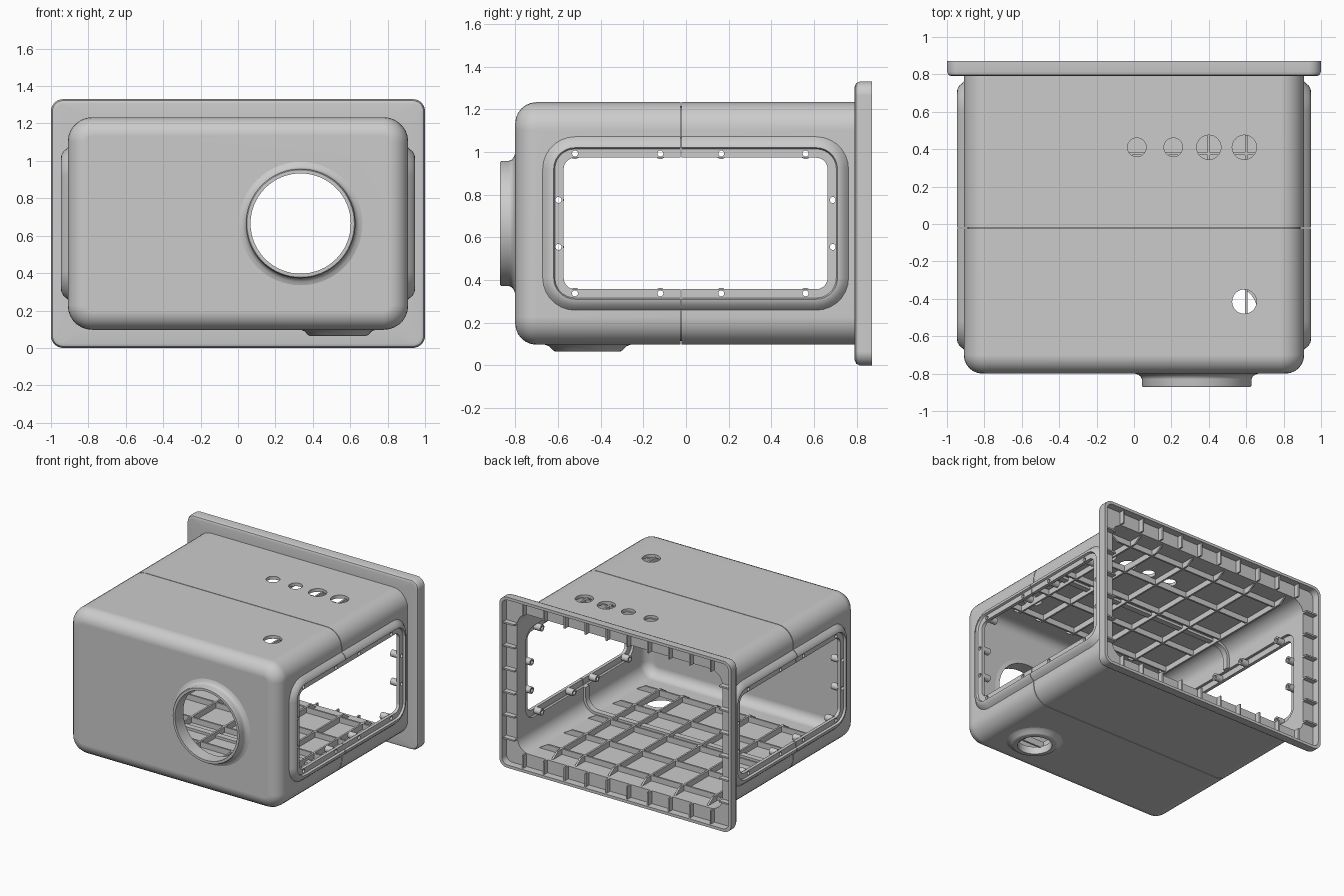
import bpy, bmesh, math
from mathutils import Matrix, Vector

if "Cube" in bpy.data.objects:
    bpy.data.objects.remove(bpy.data.objects["Cube"])

CZ = 0.665                      # height of the box axis
WY, WHY, WHZ = 0.045, 0.665, 0.355   # side window frame centre and half sizes


def finish(name, bm, angle=32):
    bmesh.ops.recalc_face_normals(bm, faces=bm.faces)
    me = bpy.data.meshes.new(name)
    bm.to_mesh(me)
    bm.free()
    ob = bpy.data.objects.new(name, me)
    bpy.context.collection.objects.link(ob)
    return ob


def smooth(ob, angle=32):
    bpy.ops.object.select_all(action='DESELECT')
    ob.select_set(True)
    bpy.context.view_layer.objects.active = ob
    bpy.ops.object.shade_smooth_by_angle(angle=math.radians(angle))
    ob.modifiers.new("normals", 'WEIGHTED_NORMAL').keep_sharp = True


def cut(ob, cutter):
    m = ob.modifiers.new("cut", 'BOOLEAN')
    m.operation, m.solver, m.object = 'DIFFERENCE', 'EXACT', cutter
    bpy.ops.object.select_all(action='DESELECT')
    ob.select_set(True)
    bpy.context.view_layer.objects.active = ob
    bpy.ops.object.modifier_apply(modifier=m.name)


def rounded(hu, hv, r, n=7):
    pts = []
    for k, (su, sv) in enumerate(((1, 1), (-1, 1), (-1, -1), (1, -1))):
        for i in range(n + 1):
            a = math.pi / 2 * (k + i / n)
            pts.append((su * (hu - r) + r * math.cos(a), sv * (hv - r) + r * math.sin(a)))
    return pts


def loft(bm, rings, place, caps):
    """Bridge rounded rectangles (half u, half v, radius, depth); close by caps or into a loop."""
    vs = [[bm.verts.new(place(u, v, w)) for u, v in rounded(hu, hv, r)] for hu, hv, r, w in rings]
    n = len(vs[0])
    for a, b in zip(vs, vs[1:] + ([] if caps else vs[:1])):
        for i in range(n):
            j = (i + 1) % n
            bm.faces.new((a[i], a[j], b[j], b[i]))
    if caps:
        bm.faces.new(vs[0])
        bm.faces.new(vs[-1])


def tube(bm, profile, centre, axis, n=48):
    """Closed ring of (radius, distance along axis)."""
    rot = Vector((0, 0, 1)).rotation_difference(Vector(axis)).to_matrix()
    vs = [[bm.verts.new(Vector(centre) + rot @ Vector((r * math.cos(t), r * math.sin(t), d)))
           for r, d in profile] for t in (2 * math.pi * i / n for i in range(n))]
    for a, b in zip(vs, vs[1:] + vs[:1]):
        for i in range(len(profile)):
            j = (i + 1) % len(profile)
            bm.faces.new((a[i], a[j], b[j], b[i]))


def rod(bm, centre, axis, r, length, n=40):
    rot = Vector((0, 0, 1)).rotation_difference(Vector(axis)).to_matrix().to_4x4()
    bmesh.ops.create_cone(bm, cap_ends=True, segments=n, radius1=r, radius2=r, depth=length,
                          matrix=Matrix.Translation(centre) @ rot)


def box(bm, lo, hi):
    c = [(a + b) / 2 for a, b in zip(lo, hi)]
    s = [b - a for a, b in zip(lo, hi)]
    return bmesh.ops.create_cube(bm, size=1, matrix=Matrix.Translation(c) @ Matrix.Diagonal((*s, 1)))['verts']


along_y = lambda u, v, w: (u, w, CZ + v)
along_x = lambda u, v, w: (w, WY + u, CZ + v)


def front_fillet(hx, hz, r, rad, y):
    out = []
    for i in range(7):
        a = math.pi / 2 * i / 6
        inset = rad * (1 - math.sin(a))
        out.append((hx - inset, hz - inset, r - inset, y + rad * (1 - math.cos(a))))
    return out


# Box shell with open back and hollow flange, one closed solid
outer = front_fillet(0.91, 0.568, 0.13, 0.1, -0.8)
inner = front_fillet(0.885, 0.543, 0.105, 0.075, -0.775)
flange = [(0.91, 0.568, 0.13, 0.79), (0.975, 0.64, 0.045, 0.79), (0.992, 0.657, 0.057, 0.797),
          (1, 0.665, 0.065, 0.815), (1, 0.665, 0.065, 0.872), (0.978, 0.643, 0.05, 0.872),
          (0.978, 0.643, 0.05, 0.815), (0.885, 0.543, 0.105, 0.815)]
bm = bmesh.new()
loft(bm, outer + flange + inner[::-1], along_y, True)
shell = finish("box_shell", bm)

# Lip inside the shell behind the joint line
bm = bmesh.new()
loft(bm, [(0.89, 0.548, 0.11, -0.045), (0.89, 0.548, 0.11, 0.0),
          (0.865, 0.523, 0.09, 0.0), (0.865, 0.523, 0.09, -0.045)], along_y, False)
lip = finish("joint_lip", bm)

# Cutters: windows, front opening, top holes, bottom hole
top_holes = [(0.015, 0.41, 0.05), (0.21, 0.41, 0.05), (0.4, 0.41, 0.065),
             (0.59, 0.41, 0.065), (0.59, -0.415, 0.065)]
bm = bmesh.new()
loft(bm, [(WHY, WHZ, 0.1, -1.2), (WHY, WHZ, 0.1, 1.2)], along_x, True)
rod(bm, (0.335, -0.8, CZ), (0, 1, 0), 0.275, 0.2, 64)
for x, y, r in top_holes:
    rod(bm, (x, y, 1.23), (0, 0, 1), r, 0.2)
rod(bm, (0.535, -0.46, 0.1), (0, 0, 1), 0.13, 0.1)
openings = finish("openings_cutter", bm)
bm = bmesh.new()
box(bm, (-1.2, -0.025, -0.2), (1.2, -0.02, 1.6))
seam = finish("seam_cutter", bm)
cut(shell, openings)
cut(lip, openings)
cut(shell, seam)

# Screw positions around each window
screws = [(y, z) for y in (-0.52, -0.12, 0.165, 0.56) for z in (0.9925, 0.3375)]
screws += [(y, z) for y in (-0.5975, 0.6875) for z in (0.775, 0.555)]
bm = bmesh.new()
for y, z in screws:
    for s in (-1, 1):
        rod(bm, (s * 0.92, y, z), (1, 0, 0), 0.014, 0.2, 16)
screw_cutter = finish("screw_cutter", bm)

# Raised window frames with a recessed seat, and screw bosses behind them
frame_profile = [(0.06, 0.9), (0.045, 0.917), (0.03, 0.934), (0.012, 0.944), (0.0, 0.946), (-0.006, 0.93),
                 (-0.047, 0.93), (-0.047, 0.905), (-0.002, 0.905), (0.01, 0.89), (0.06, 0.89)]
for side, s in (("right", 1), ("left", -1)):
    bm = bmesh.new()
    loft(bm, [(WHY + o, WHZ + o, 0.1 + o, s * x) for o, x in frame_profile], along_x, False)
    frame = finish(side + "_window_frame", bm)
    cut(frame, screw_cutter)
    cut(frame, seam)
    smooth(frame, 35)
    bm = bmesh.new()
    for y, z in screws:
        tube(bm, [(0.014, 0), (0.026, 0), (0.026, 0.06), (0.014, 0.06)], (s * 0.908, y, z), (-s, 0, 0), 16)
    smooth(finish(side + "_screw_bosses", bm))

# Round collar at the front
bm = bmesh.new()
tube(bm, [(0.33, 0.0), (0.312, 0.006), (0.299, 0.016), (0.293, 0.03), (0.293, 0.064), (0.287, 0.072),
          (0.268, 0.072), (0.268, -0.03), (0.33, -0.02)], (0.335, -0.8, CZ), (0, -1, 0), 64)
smooth(finish("front_collar", bm), 40)

# Shallow drain boss underneath
bm = bmesh.new()
tube(bm, [(0.2, 0.0), (0.18, 0.008), (0.163, 0.026), (0.152, 0.032), (0.122, 0.032), (0.122, -0.026),
          (0.2, -0.02)], (0.535, -0.46, 0.097), (0, 0, -1))
smooth(finish("bottom_boss", bm), 40)

# Stiffening grids on floor and ceiling, with ends sloped off
for name, z0, z1 in (("floor_ribs", 0.115, 0.165), ("ceiling_ribs", 1.215, 1.165)):
    bm = bmesh.new()
    ribs = [((x - 0.007, -0.62, 0), (x + 0.007, 0.8, 1)) for x in (-0.74, -0.455, -0.17, 0.115, 0.4, 0.6)]
    ribs += [((-0.8, y - 0.007, 0), (0.8, y + 0.007, 1)) for y in (-0.525, -0.225, 0.075, 0.375, 0.675)]
    for lo, hi in ribs:
        axis = 1 if hi[1] - lo[1] > 0.1 else 0
        mid = (lo[axis] + hi[axis]) / 2
        for v in box(bm, lo, hi):
            if v.co.z > 0.5:
                v.co[axis] = mid + (v.co[axis] - mid) * 0.9
            v.co.z = z1 if v.co.z > 0.5 else z0
    finish(name, bm)

# Short ribs across the hollow of the flange
bm = bmesh.new()
for s in (-1, 1):
    for i in range(10):
        x = -0.81 + 0.18 * i
        z = CZ + s * 0.595
        box(bm, (x - 0.006, 0.81, z - 0.052), (x + 0.006, 0.855, z + 0.052))
    for i in range(6):
        z = CZ - 0.45 + 0.18 * i
        box(bm, (s * 0.932 - 0.048, 0.81, z - 0.006), (s * 0.932 + 0.048, 0.855, z + 0.006))
finish("flange_ribs", bm)

smooth(shell)
smooth(lip)
for c in (openings, seam, screw_cutter):
    bpy.data.objects.remove(c)
